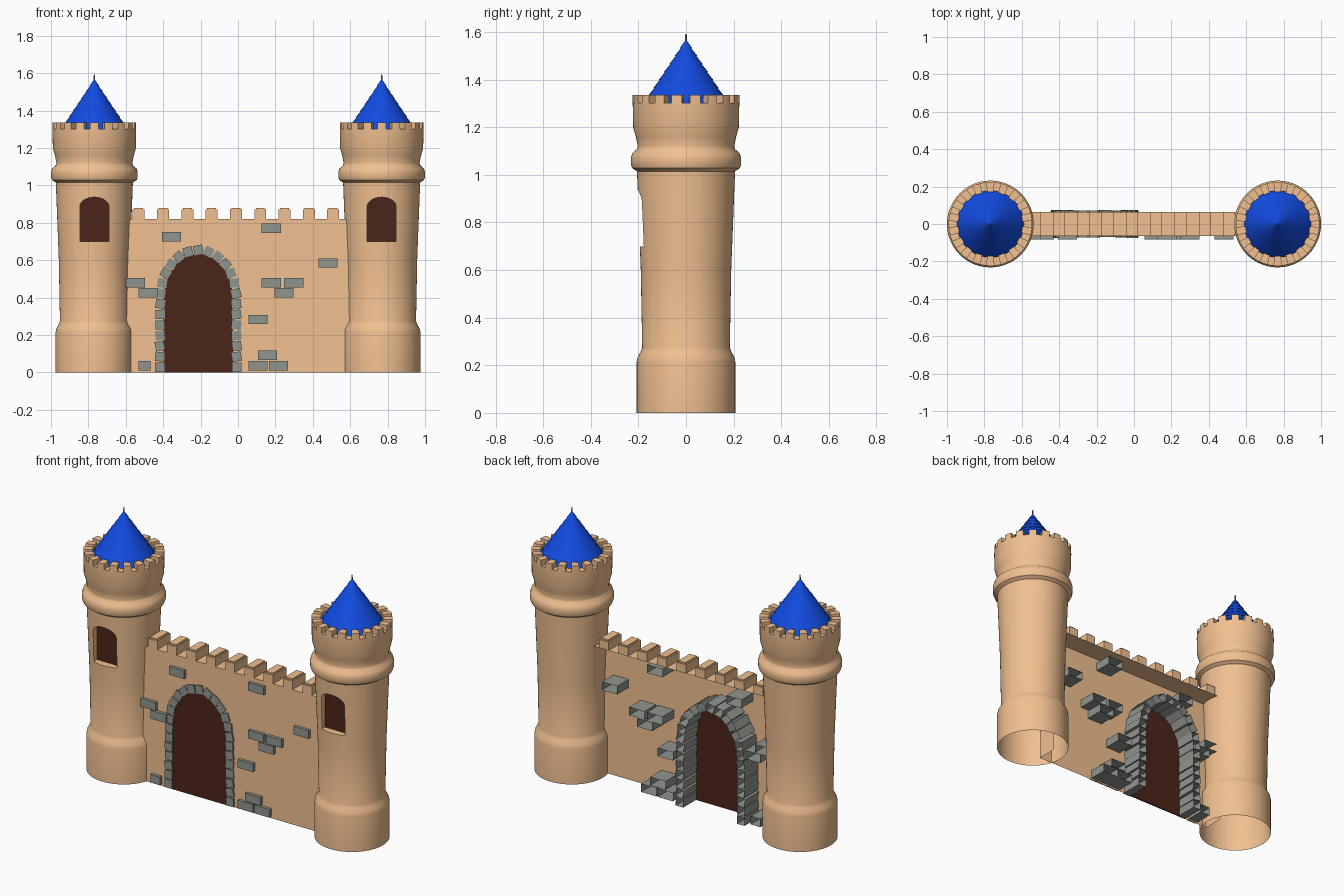
import bpy, bmesh, random
from math import pi, sin, cos, atan2, hypot
from mathutils import Matrix, Vector

if "Cube" in bpy.data.objects:
    bpy.data.objects.remove(bpy.data.objects["Cube"])

random.seed(4)
CX = 0.768


def material(name, rgb):
    m = bpy.data.materials.new(name)
    m.diffuse_color = (*rgb, 1)
    m.use_nodes = True
    m.node_tree.nodes["Principled BSDF"].inputs["Base Color"].default_value = m.diffuse_color
    return m


SAND = material("sand", (0.88, 0.53, 0.28))
BLUE = material("blue", (0.006, 0.07, 0.75))
GREY = material("stone_grey", (0.28, 0.30, 0.27))
BROWN = material("dark_brown", (0.07, 0.018, 0.01))


def make(name, bm, mat, smooth=False):
    bmesh.ops.recalc_face_normals(bm, faces=bm.faces)
    me = bpy.data.meshes.new(name)
    bm.to_mesh(me)
    bm.free()
    ob = bpy.data.objects.new(name, me)
    bpy.context.collection.objects.link(ob)
    me.materials.append(mat)
    if smooth:
        activate(ob)
        bpy.ops.object.shade_smooth_by_angle(angle=0.6)
    return ob


def activate(ob):
    bpy.ops.object.select_all(action='DESELECT')
    ob.select_set(True)
    bpy.context.view_layer.objects.active = ob


def lathe(profile, cx, n=48):
    bm = bmesh.new()
    rings = [[bm.verts.new((cx + r * cos(2 * pi * i / n), r * sin(2 * pi * i / n), z))
              for i in range(n)] for r, z in profile]
    for a, b in zip(rings, rings[1:]):
        for i in range(n):
            j = (i + 1) % n
            bm.faces.new((a[i], a[j], b[j], b[i]))
    bm.faces.new(rings[0])
    bm.faces.new(rings[-1])
    return bm


def box(bm, lo, hi, angle=0, drop=()):
    """Box between two corners, turned about y, without the faces facing the drop directions."""
    lo, hi = Vector(lo), Vector(hi)
    size = hi - lo
    mat = (Matrix.Translation((lo + hi) / 2) @ Matrix.Rotation(angle, 4, 'Y')
           @ Matrix.Diagonal((*size, 1)))
    vs = bmesh.ops.create_cube(bm, size=1)['verts']
    faces = {f for v in vs for f in v.link_faces}
    gone = []
    for f in faces:
        f.normal_update()
        if any(f.normal.dot(Vector(d)) > 0.9 for d in drop):
            gone.append(f)
    bmesh.ops.transform(bm, matrix=mat, verts=vs)
    bmesh.ops.delete(bm, geom=gone, context='FACES_ONLY')


def prism(outline, y0, y1):
    """Extrude an (x, z) outline along y."""
    bm = bmesh.new()
    f = bm.faces.new([bm.verts.new((x, y0, z)) for x, z in outline])
    new = bmesh.ops.extrude_face_region(bm, geom=[f])['geom']
    bmesh.ops.translate(bm, vec=(0, y1 - y0, 0),
                        verts=[v for v in new if isinstance(v, bmesh.types.BMVert)])
    return bm


def arch(cx, half, z0, spring, rise, n=16):
    return [(cx - half, z0), (cx + half, z0)] + [
        (cx + half * cos(pi * i / n), spring + rise * sin(pi * i / n)) for i in range(n + 1)]


TOWER = [(.207, 0), (.207, .215), (.203, .235), (.190, .258), (.184, .275), (.190, .60),
         (.206, 1.015), (.226, 1.028), (.232, 1.045), (.232, 1.07), (.226, 1.09),
         (.206, 1.108), (.203, 1.12), (.211, 1.16), (.222, 1.2), (.224, 1.302), (.165, 1.302)]


def tower(cx, side):
    # shaft with a recessed arched window, open underneath
    shaft = make(side + "_tower", lathe(TOWER, cx, 64), SAND)
    window = arch(cx, .078, .70, .885, .052)
    cutter = make(side + "_window_cutter", prism(window, -.3, -.145), SAND)
    mod = shaft.modifiers.new("window", 'BOOLEAN')
    mod.object, mod.operation, mod.solver = cutter, 'DIFFERENCE', 'EXACT'
    activate(shaft)
    bpy.ops.object.modifier_apply(modifier="window")
    bpy.data.objects.remove(cutter)
    bm = bmesh.new()
    bm.from_mesh(shaft.data)
    bmesh.ops.delete(bm, context='FACES_ONLY',
                     geom=[f for f in bm.faces if f.calc_center_median().z < .005])
    bm.to_mesh(shaft.data)
    bm.free()
    bpy.ops.object.shade_smooth_by_angle(angle=0.6)
    # dark window pane
    make(side + "_window", prism(window, -.149, -.146), BROWN)

    # ring of battlements
    bm = bmesh.new()
    for k in range(18):
        mid = 2 * pi * (k + .5) / 18
        lower, upper = [], []
        for r, s in ((.172, -1), (.224, -1), (.224, 0), (.224, 1), (.172, 1)):
            a = mid + s * .10
            lower.append(bm.verts.new((cx + r * cos(a), r * sin(a), 1.298)))
            upper.append(bm.verts.new((cx + r * cos(a), r * sin(a), 1.336)))
        bm.faces.new(upper)
        for i in range(5):
            j = (i + 1) % 5
            bm.faces.new((lower[i], lower[j], upper[j], upper[i]))
    make(side + "_battlements", bm, SAND)

    # tiered roof and spike
    rows, profile = 8, []
    for i in range(rows):
        z, nz = 1.298 + .267 * i / rows, 1.298 + .267 * (i + 1) / rows
        r, nr = .178 * (1 - i / rows), .178 * (1 - (i + 1) / rows)
        profile += [(r + .004, z), (max(nr, .003), nz)]
    make(side + "_roof", lathe(profile, cx), BLUE, True)
    make(side + "_spike", lathe([(.005, 1.555), (.003, 1.592)], cx, 8), GREY)


tower(-CX, "left")
tower(CX, "right")

# wall: front panel, ends and top walk, open at the back and underneath
bm = bmesh.new()
box(bm, (-.60, -.063, 0), (.66, .063, .82), drop=[(0, 1, 0), (0, 0, -1)])
make("wall", bm, SAND)

# wall battlements
bm = bmesh.new()
for k in range(9):
    x = -.531 + .13 * k
    box(bm, (x - .032, -.063, .82), (x + .032, .063, .88))
top = [e for e in bm.edges if all(v.co.z > .87 for v in e.verts)]
bmesh.ops.bevel(bm, geom=top, offset=.008, segments=2, affect='EDGES')
make("wall_battlements", bm, SAND)

# door, showing on both faces of the panel
make("door", prism(arch(-.212, .185, 0, .40, .235), -.066, -.058), BROWN)

# scattered wall stones, left x, bottom z, width; hollow at the back
bm = bmesh.new()
for x, z, w in ((-.406, .70, .1), (.126, .745, .104), (.43, .56, .102), (-.602, .455, .104),
                (-.533, .40, .104), (.126, .455, .104), (.247, .455, .102), (.194, .40, .102),
                (.055, .258, .102), (.106, .067, .102), (.055, .01, .102), (.166, .01, .102),
                (-.533, .01, .064)):
    box(bm, (x, -.082, z), (x + w, .048, z + .05), drop=[(0, 1, 0)])
make("wall_stones", bm, GREY)

# arch stones spaced evenly along the door outline
path = [(.207, 0), (.203, .40)] + [
    (.203 * cos(pi * i / 40), .40 + .255 * sin(pi * i / 40)) for i in range(1, 40)]
path += [(-.203, .40), (-.207, 0)]
lengths = [hypot(b[0] - a[0], b[1] - a[1]) for a, b in zip(path, path[1:])]
count, total = 27, sum(lengths)
bm = bmesh.new()
for k in range(count):
    d, i = total * (k + .5) / count, 0
    while d > lengths[i]:
        d -= lengths[i]
        i += 1
    (ax, az), (bx, bz) = path[i], path[i + 1]
    t = d / lengths[i]
    x, z = -.212 + ax + (bx - ax) * t, az + (bz - az) * t
    low = k in (0, count - 1)
    turn = -atan2(bz - az, bx - ax) + (0 if low else random.uniform(-.2, .2))
    y = random.uniform(-.003, .003)
    box(bm, (x - .025, y - .072, z - .025), (x + .025, y + .072, z + .025), turn, [(0, 1, 0)])
make("arch_stones", bm, GREY)
